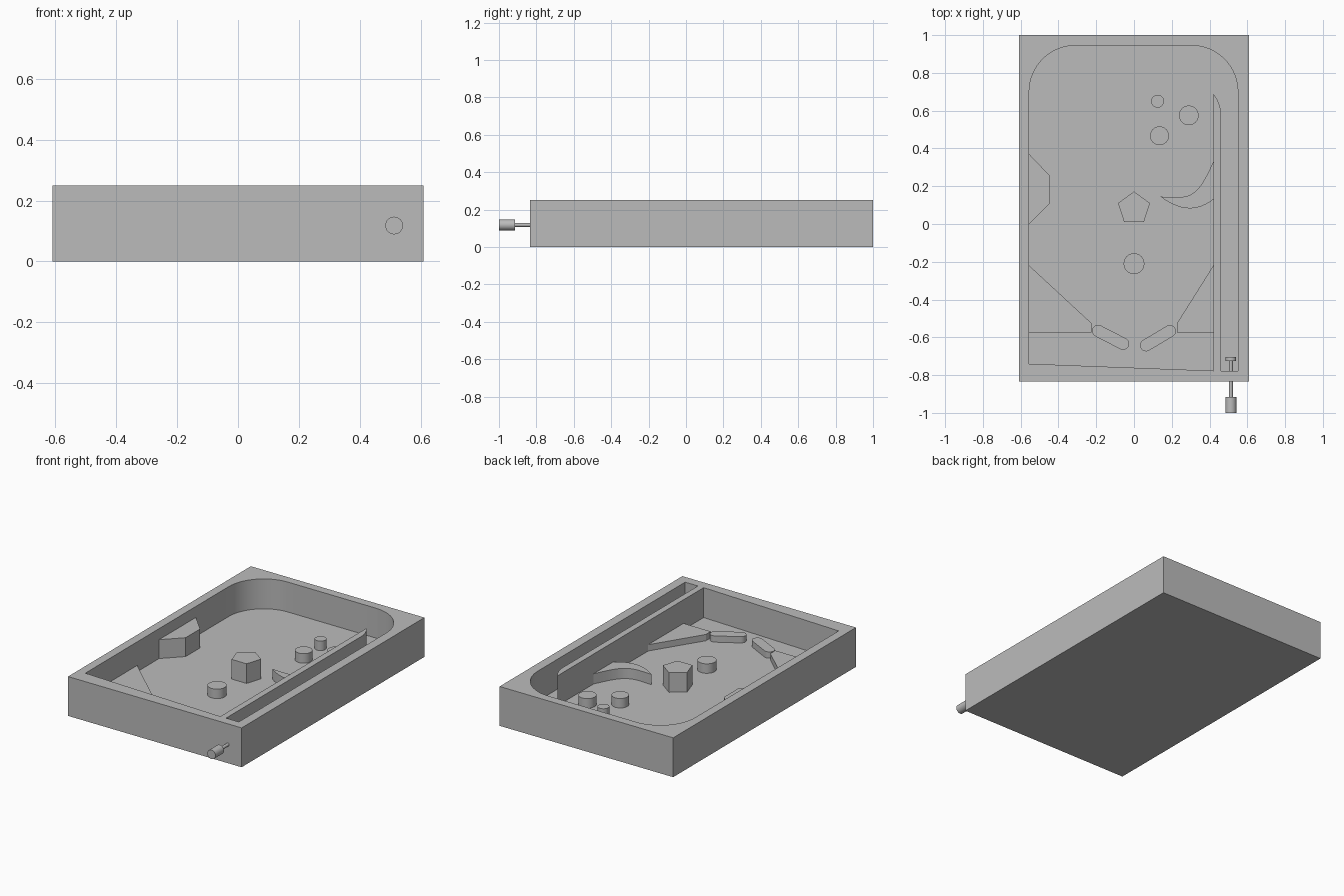
import bpy
import bmesh
from math import cos, sin, pi, radians, atan2
from mathutils import Vector, Matrix
from mathutils.geometry import interpolate_bezier

if "Cube" in bpy.data.objects:
    bpy.data.objects.remove(bpy.data.objects["Cube"])

FLOOR = 0.06
RIM = 0.25

grey = bpy.data.materials.new("plain_grey")
grey.use_nodes = True
grey.diffuse_color = (0.5, 0.5, 0.5, 1)
grey.node_tree.nodes["Principled BSDF"].inputs["Base Color"].default_value = (0.5, 0.5, 0.5, 1)


def finish(name, bm):
    bmesh.ops.recalc_face_normals(bm, faces=bm.faces)
    mesh = bpy.data.meshes.new(name)
    bm.to_mesh(mesh)
    bm.free()
    mesh.materials.append(grey)
    obj = bpy.data.objects.new(name, mesh)
    bpy.context.collection.objects.link(obj)
    return obj


def prism(name, outline, bottom, top):
    """Extrude a flat outline upwards."""
    bm = bmesh.new()
    face = bm.faces.new([bm.verts.new((x, y, bottom)) for x, y in outline])
    grown = bmesh.ops.extrude_face_region(bm, geom=[face], use_keep_orig=True)
    moved = [v for v in grown["geom"] if isinstance(v, bmesh.types.BMVert)]
    bmesh.ops.translate(bm, verts=moved, vec=(0, 0, top - bottom))
    return finish(name, bm)


def arc(x, y, r, start, end, steps=16):
    angles = [radians(start + (end - start) * i / steps) for i in range(steps + 1)]
    return [(x + r * cos(a), y + r * sin(a)) for a in angles]


def bezier(a, b, c, d, steps=14):
    points = interpolate_bezier(*[Vector((*p, 0)) for p in (a, b, c, d)], steps)
    return [(p.x, p.y) for p in points]


def capsule(a, b, r):
    turn = atan2(b[1] - a[1], b[0] - a[0]) * 180 / pi
    return arc(*a, r, turn + 90, turn + 270) + arc(*b, r, turn - 90, turn + 90)


def rod(name, r, y0, y1):
    """Cylinder lying along y on the plunger axis."""
    bm = bmesh.new()
    place = Matrix.Translation((0.513, (y0 + y1) / 2, 0.118)) @ Matrix.Rotation(pi / 2, 4, "X")
    bmesh.ops.create_cone(bm, cap_ends=True, segments=32, radius1=r, radius2=r,
                          depth=y1 - y0, matrix=place)
    return finish(name, bm)


# Cabinet: a block with the playfield and launch lane cut out, leaving a divider
cabinet = prism("cabinet", [(-0.61, -0.835), (0.61, -0.835), (0.61, 1), (-0.61, 1)], 0, RIM)
divider_tip = bezier((0.46, 0.6), (0.452, 0.64), (0.437, 0.67), (0.42, 0.69), 8)
cavity = ([(-0.555, -0.74), (0.42, -0.777)] + divider_tip[::-1]
          + [(0.46, -0.777), (0.55, -0.777)]
          + arc(0.305, 0.7, 0.245, 0, 90) + arc(-0.31, 0.7, 0.245, 90, 180))
cutter = prism("cavity_cutter", cavity, FLOOR, RIM + 0.1)
cutter.hide_render = True
cut = cabinet.modifiers.new("cavity", "BOOLEAN")
cut.operation = "DIFFERENCE"
cut.solver = "EXACT"
cut.object = cutter
bpy.context.view_layer.objects.active = cabinet
cabinet.select_set(True)
bpy.ops.object.modifier_apply(modifier=cut.name)
bpy.data.objects.remove(cutter)

parts = [cabinet]


def stand(name, outline, top):
    parts.append(prism(name, outline, FLOOR - 0.005, top))


# Round bumpers
for i, (x, y, r) in enumerate([(0, -0.21, 0.055), (0.135, 0.467, 0.05),
                               (0.29, 0.575, 0.052), (0.125, 0.65, 0.034)]):
    stand(f"bumper_{i + 1}", arc(x, y, r, 0, 348.75, 31), 0.12)

# Pentagon post and wall wedge
stand("pentagon_post", arc(0, 0.083, 0.089, 90, 378, 4), 0.185)
stand("wall_wedge", [(-0.56, 0), (-0.555, 0), (-0.445, 0.11), (-0.445, 0.255),
                     (-0.555, 0.37), (-0.56, 0.37)], 0.18)

# Curved deflector against the lane divider
stand("curved_deflector",
      bezier((0.14, 0.145), (0.24, 0.07), (0.33, 0.06), (0.42, 0.13))
      + bezier((0.42, 0.33), (0.33, 0.13), (0.3, 0.135), (0.14, 0.145))[:-1], 0.125)

# Corner guides and flippers
for side, wall, inner in (("right", -0.555, -0.225), ("left", 0.42, 0.228)):
    stand(f"{side}_guide", [(wall, -0.22), (inner, -0.525), (inner, -0.575), (wall, -0.575)], 0.1)
stand("right_flipper", capsule((-0.19, -0.566), (-0.058, -0.634), 0.032), 0.1)
stand("left_flipper", capsule((0.19, -0.567), (0.064, -0.642), 0.032), 0.1)

# Plunger: knob, shaft through the wall, and striking disc in the lane
parts += [rod("plunger_knob", 0.029, -1, -0.915),
          rod("plunger_shaft", 0.01, -0.92, -0.72),
          rod("plunger_disc", 0.028, -0.725, -0.703)]

for part in parts:
    part.select_set(True)
bpy.ops.object.shade_smooth_by_angle(angle=radians(30))
